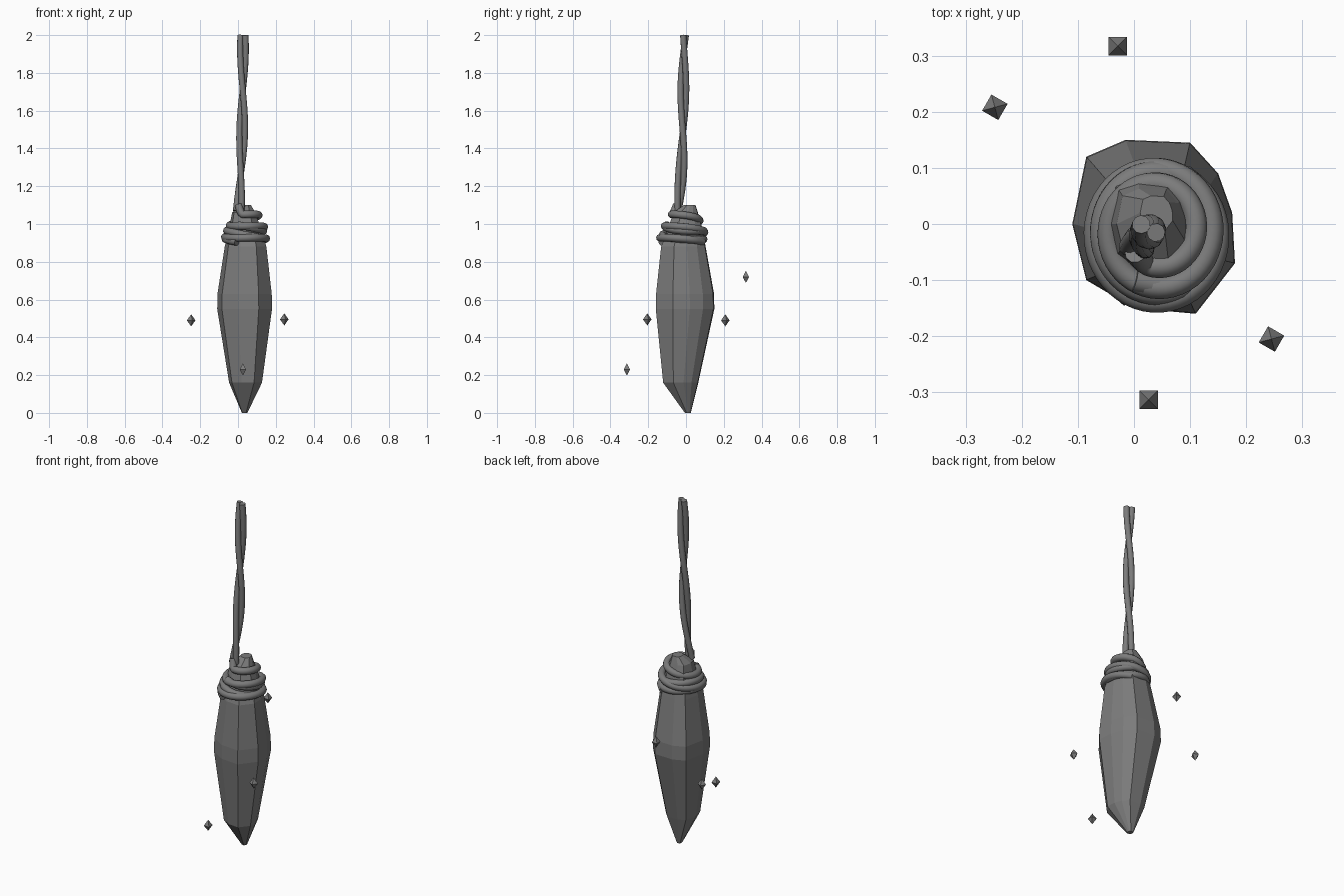
import bpy, bmesh, math
from mathutils import Vector, Matrix

cube = bpy.data.objects.get("Cube")
if cube:
    bpy.data.objects.remove(cube)

grey = bpy.data.materials.new("stone_grey")
grey.use_nodes = True
COLOUR = (0.2, 0.2, 0.2, 1)
grey.diffuse_color = COLOUR
grey.node_tree.nodes["Principled BSDF"].inputs["Base Color"].default_value = COLOUR


def add_object(name, data):
    obj = bpy.data.objects.new(name, data)
    data.materials.append(grey)
    bpy.context.collection.objects.link(obj)
    return obj


def mesh_object(name, bm):
    bmesh.ops.recalc_face_normals(bm, faces=bm.faces)
    mesh = bpy.data.meshes.new(name)
    bm.to_mesh(mesh)
    bm.free()
    return add_object(name, mesh)


def rope(name, points, radius):
    """Round cord swept along a smooth path."""
    curve = bpy.data.curves.new(name, "CURVE")
    curve.dimensions = "3D"
    curve.bevel_depth = radius
    curve.bevel_resolution = 3
    curve.use_fill_caps = True
    curve.resolution_u = 3
    spline = curve.splines.new("NURBS")
    spline.points.add(len(points) - 1)
    for p, co in zip(spline.points, points):
        p.co = (*co, 1)
    spline.use_endpoint_u = True
    spline.order_u = 3
    return add_object(name, curve)


# Faceted crystal: irregular outline, scaled and shifted at each level
outline = [(-.145, 0), (-.12, -.1), (-.035, -.15), (.075, -.16), (.145, -.07),
           (.14, .02), (.115, .09), (.065, .145), (-.05, .15), (-.12, .12)]
levels = [(0, .1, .035, .01), (.16, .6, .04, -.025), (.55, 1, .035, 0),
          (.63, .99, .035, 0), (.88, .76, .04, -.01), (1.0, .54, .035, 0),
          (1.06, .42, .03, 0), (1.1, .2, .04, .02)]
bm = bmesh.new()
rings = [[bm.verts.new((cx + x * s, cy + y * s, z)) for x, y in outline]
         for z, s, cx, cy in levels]
n = len(outline)
for low, high in zip(rings, rings[1:]):
    for i in range(n):
        j = (i + 1) % n
        bm.faces.new((low[i], low[j], high[j], high[i]))
bm.faces.new(rings[0][::-1])
bm.faces.new(rings[-1])
mesh_object("crystal", bm)

# Two strands twisted into the hanging cord
for side, label in ((0, "left"), (math.pi, "right")):
    pts = []
    for k in range(25):
        t = k / 24
        z = 2 - .93 * t
        a = side - .5 + 2.1 * math.pi * t
        cx = .026 - .022 * t ** 3
        cy = -.008 - .035 * t + .02 * math.sin(math.pi * t) * t
        pts.append((cx + .015 * math.cos(a), cy + .015 * math.sin(a), z))
    rope("cord_strand_" + label, pts, .0165)

# Coils bound round the crystal's neck, spreading out on the way down
for tilt, label in ((1, "first"), (-1, "second")):
    pts = []
    turns = 2.5 if tilt > 0 else 2
    steps = int(turns * 16)
    for k in range(steps + 1):
        t = k / steps
        a = -2.0 + 2 * math.pi * turns * t
        r = .062 + .05 * min(1, t * 1.5)
        z = 1.055 - .155 * t if tilt > 0 else .99 - .09 * t
        if tilt < 0:
            r = .095 + .015 * t
        pts.append((.04 + r * math.cos(a), -.008 - .014 * t + r * 1.08 * math.sin(a),
                    z + tilt * .012 * math.cos(a)))
    if tilt > 0:
        pts.insert(0, (.003, -.05, 1.1))
    rope("neck_coil_" + label, pts, .02)

# Small floating shards: stretched octahedra
shards = {"left": (.245, -.205, .495, 60), "right": (-.248, .208, .49, 60),
          "back": (-.029, .317, .72, 0), "front": (.026, -.313, .23, 0)}
for label, (x, y, z, turn) in shards.items():
    bm = bmesh.new()
    for sign in (1, -1):
        bmesh.ops.create_cone(bm, cap_ends=False, segments=4, radius1=.0235, radius2=0,
                              depth=.032, matrix=Matrix.Translation((0, 0, .016)) if sign > 0
                              else Matrix.Rotation(math.pi, 4, "X") @ Matrix.Translation((0, 0, .016)))
    bmesh.ops.remove_doubles(bm, verts=bm.verts, dist=1e-4)
    bmesh.ops.rotate(bm, verts=bm.verts, matrix=Matrix.Rotation(math.radians(turn + 45), 3, "Z"))
    bmesh.ops.translate(bm, verts=bm.verts, vec=Vector((x, y, z)))
    mesh_object("shard_" + label, bm)
